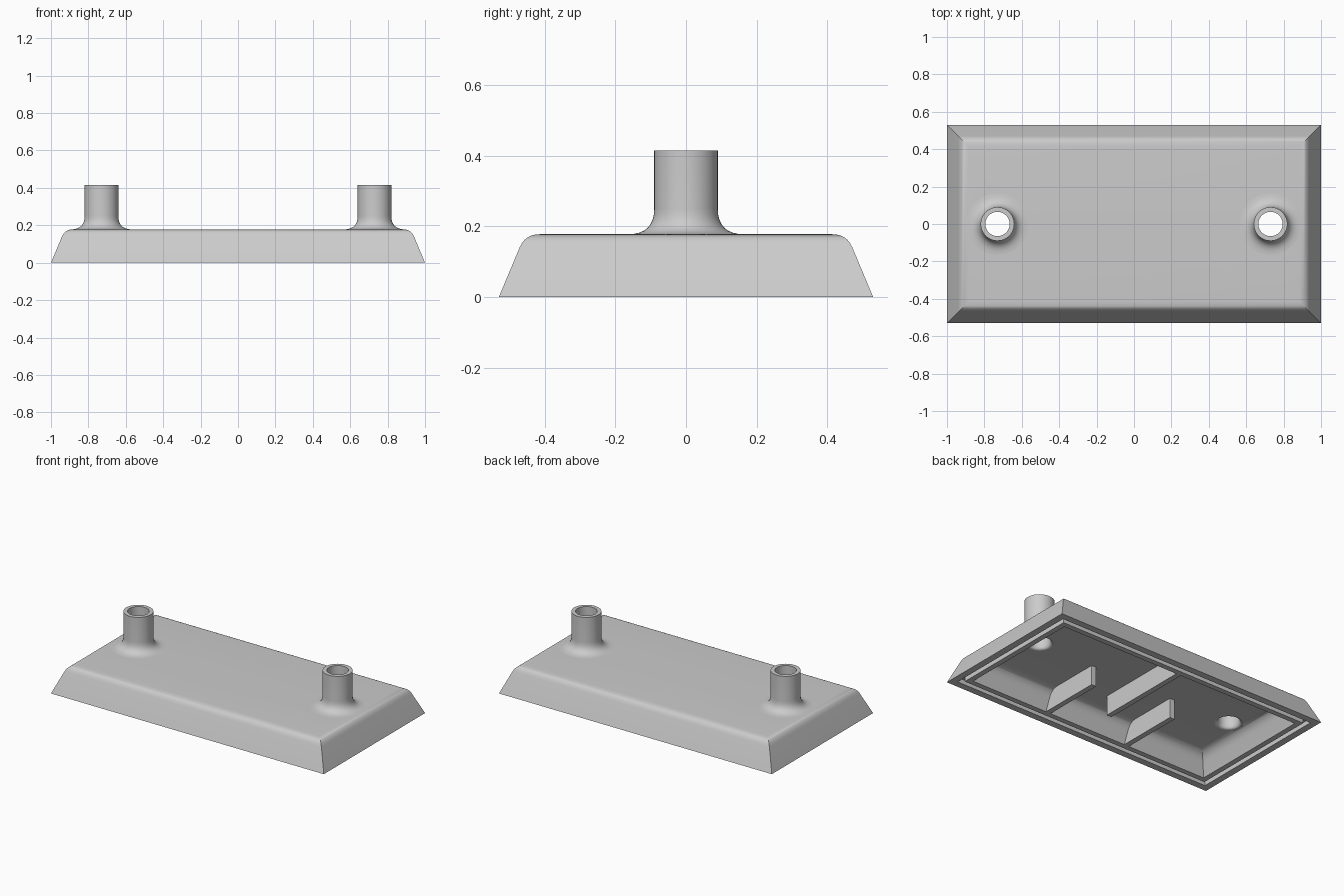
import bpy, bmesh, math

if "Cube" in bpy.data.objects:
    bpy.data.objects.remove(bpy.data.objects["Cube"])

HX, HY, TOP, FLOOR, POST_X = 1.0, 0.53, 0.178, 0.13, 0.73

grey = bpy.data.materials.new("plain grey")
grey.diffuse_color = (0.6, 0.6, 0.6, 1)
grey.use_nodes = True
grey.node_tree.nodes["Principled BSDF"].inputs["Base Color"].default_value = grey.diffuse_color


def finish(name, bm):
    bmesh.ops.recalc_face_normals(bm, faces=bm.faces)
    me = bpy.data.meshes.new(name)
    bm.to_mesh(me)
    bm.free()
    me.materials.append(grey)
    ob = bpy.data.objects.new(name, me)
    bpy.context.collection.objects.link(ob)
    return ob


def smooth(ob, angle=35):
    ob.data.polygons.foreach_set("use_smooth", [True] * len(ob.data.polygons))
    ob.data.set_sharp_from_angle(angle=math.radians(angle))


def bend(a, corner, b, n=6):
    """Rounded corner between two profile points."""
    pts = []
    for i in range(n + 1):
        t = i / n
        pts.append(tuple((1 - t) ** 2 * p + 2 * t * (1 - t) * q + t * t * r
                         for p, q, r in zip(a, corner, b)))
    return pts


def box(name, x, y0, y1, thick, z0, z1):
    bm = bmesh.new()
    bmesh.ops.create_cube(bm, size=1)
    for v in bm.verts:
        v.co.x = x + v.co.x * thick
        v.co.y = y1 if v.co.y > 0 else y0
        v.co.z = z1 if v.co.z > 0 else z0
    return finish(name, bm)


def lathe(name, profile, x, n=48):
    """Closed (radius, z) profile turned about a vertical axis."""
    bm = bmesh.new()
    rings = [[bm.verts.new((x + r * math.cos(2 * math.pi * i / n),
                            r * math.sin(2 * math.pi * i / n), z))
              for i in range(n)] for r, z in profile]
    for a, b in zip(rings, rings[1:] + rings[:1]):
        for i in range(n):
            j = (i + 1) % n
            bm.faces.new((a[i], a[j], b[j], b[i]))
    return finish(name, bm)


# cover shell: (inset, height) profile run round a rectangle, outside to inside
slope = 0.42
outer = bend((0.115, TOP), (slope * TOP, TOP), (slope * 0.141, 0.141))
groove = [(0, 0), (0.045, 0), (0.045, 0.03), (0.075, 0.03), (0.075, 0)]
c = 0.11 + slope * FLOOR
cavity = [(0.11, 0)] + bend((0.11 + slope * 0.08, 0.08), (c, FLOOR), (c + 0.05, FLOOR))
bm = bmesh.new()
rings = [[bm.verts.new((sx * (HX - d), sy * (HY - d), z))
          for sx, sy in ((-1, -1), (1, -1), (1, 1), (-1, 1))]
         for d, z in outer + groove + cavity]
for a, b in zip(rings, rings[1:]):
    for i in range(4):
        j = (i + 1) % 4
        bm.faces.new((a[i], a[j], b[j], b[i]))
bm.faces.new(rings[0])
bm.faces.new(rings[-1])
shell = finish("cover_shell", bm)

# holes through the shell under each post
for x in (-POST_X, POST_X):
    bm = bmesh.new()
    bmesh.ops.create_cone(bm, cap_ends=True, segments=48, radius1=0.085,
                          radius2=0.085, depth=0.3)
    bmesh.ops.translate(bm, verts=bm.verts, vec=(x, 0, 0.17))
    cutter = finish("hole_cutter", bm)
    cutter.hide_render = True
    mod = shell.modifiers.new("hole", 'BOOLEAN')
    mod.operation, mod.solver, mod.object = 'DIFFERENCE', 'EXACT', cutter
    bpy.context.view_layer.objects.active = shell
    bpy.ops.object.modifier_apply(modifier=mod.name)
    bpy.data.objects.remove(cutter)
smooth(shell)

# hollow posts with a flared foot and a flared mouth below
post = (bend((0.165, TOP), (0.09, TOP), (0.09, 0.25), 8)
        + [(0.09, 0.415), (0.065, 0.415)]
        + bend((0.065, 0.165), (0.065, FLOOR), (0.085, FLOOR), 5))
for name, x in (("left_post", -POST_X), ("right_post", POST_X)):
    smooth(lathe(name, post, x))

# stiffening ribs inside
box("left_rib", -0.295, -0.43, 0.0, 0.035, 0, FLOOR + 0.01)
box("right_rib", 0.31, -0.43, 0.0, 0.035, 0, FLOOR + 0.01)
box("middle_rib", 0.008, -0.22, 0.43, 0.035, 0, FLOOR + 0.01)
